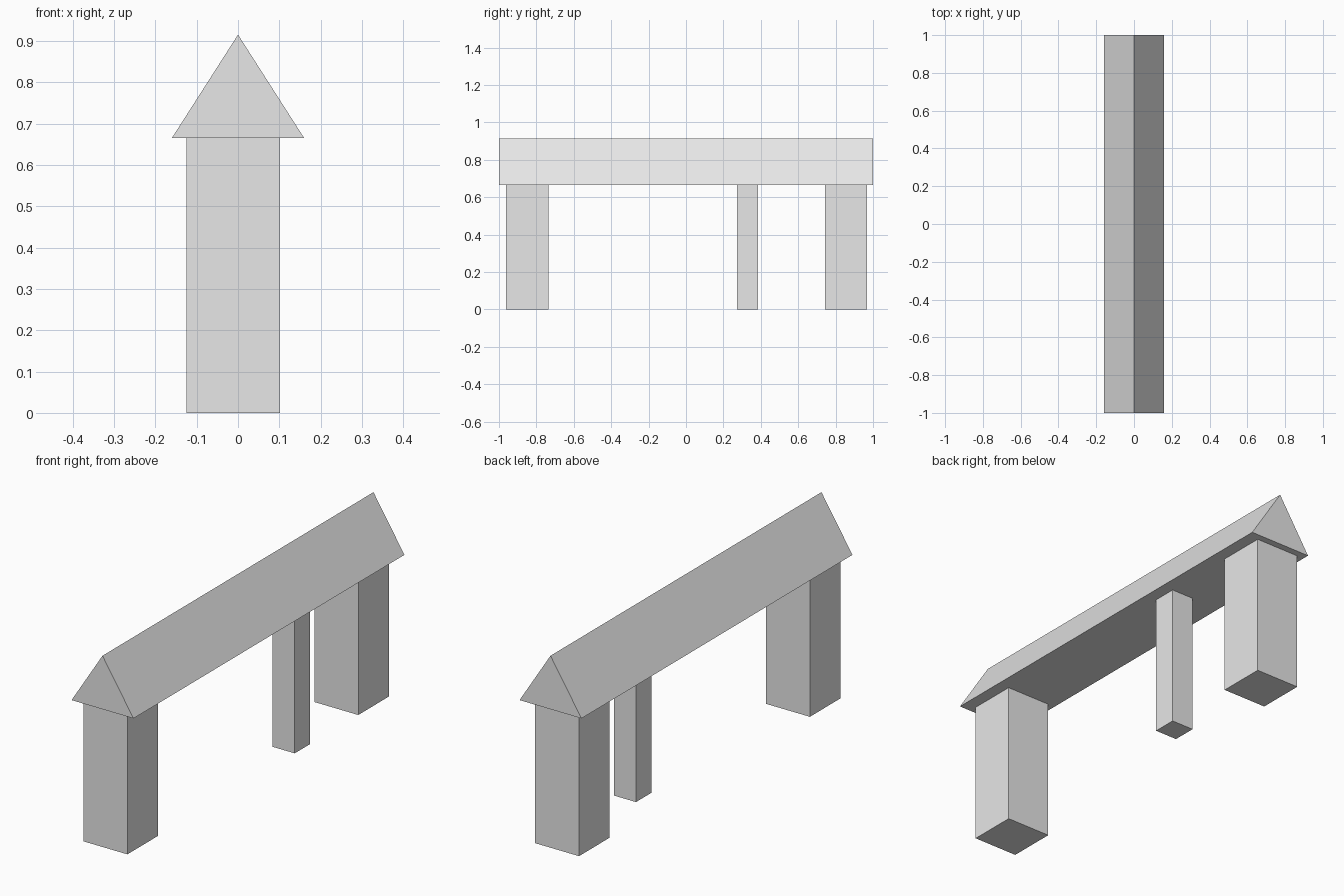
import bpy
import bmesh
from mathutils import Vector

cube = bpy.data.objects.get("Cube")
if cube:
    bpy.data.objects.remove(cube, do_unlink=True)

# Single plain material
grey = bpy.data.materials.new("light grey")
grey.use_nodes = True
colour = (0.8, 0.8, 0.8, 1)
grey.diffuse_color = colour
grey.node_tree.nodes["Principled BSDF"].inputs["Base Color"].default_value = colour

EAVES, RIDGE = 0.665, 0.915


def extruded(name, profile, direction):
    """Extrude a closed outline along a direction into a solid."""
    bm = bmesh.new()
    face = bm.faces.new([bm.verts.new(p) for p in profile])
    result = bmesh.ops.extrude_face_region(bm, geom=[face], use_keep_orig=True)
    moved = [v for v in result["geom"] if isinstance(v, bmesh.types.BMVert)]
    bmesh.ops.translate(bm, verts=moved, vec=Vector(direction))
    bmesh.ops.recalc_face_normals(bm, faces=bm.faces)
    mesh = bpy.data.meshes.new(name)
    bm.to_mesh(mesh)
    bm.free()
    mesh.materials.append(grey)
    obj = bpy.data.objects.new(name, mesh)
    bpy.context.collection.objects.link(obj)
    return obj


def post(name, x0, x1, y0, y1):
    """Square post from the ground up to the eaves."""
    outline = [(x0, y0, 0), (x1, y0, 0), (x1, y1, 0), (x0, y1, 0)]
    return extruded(name, outline, (0, 0, EAVES))


# Gabled roof running front to back
extruded("roof", [(-0.16, -1, EAVES), (0.16, -1, EAVES), (0, -1, RIDGE)], (0, 2, 0))

# Thick end posts and the thin post flush with their left side
post("front_post", -0.125, 0.102, -0.962, -0.736)
post("back_post", -0.125, 0.102, 0.742, 0.968)
post("thin_post", -0.012, 0.102, 0.273, 0.386)
